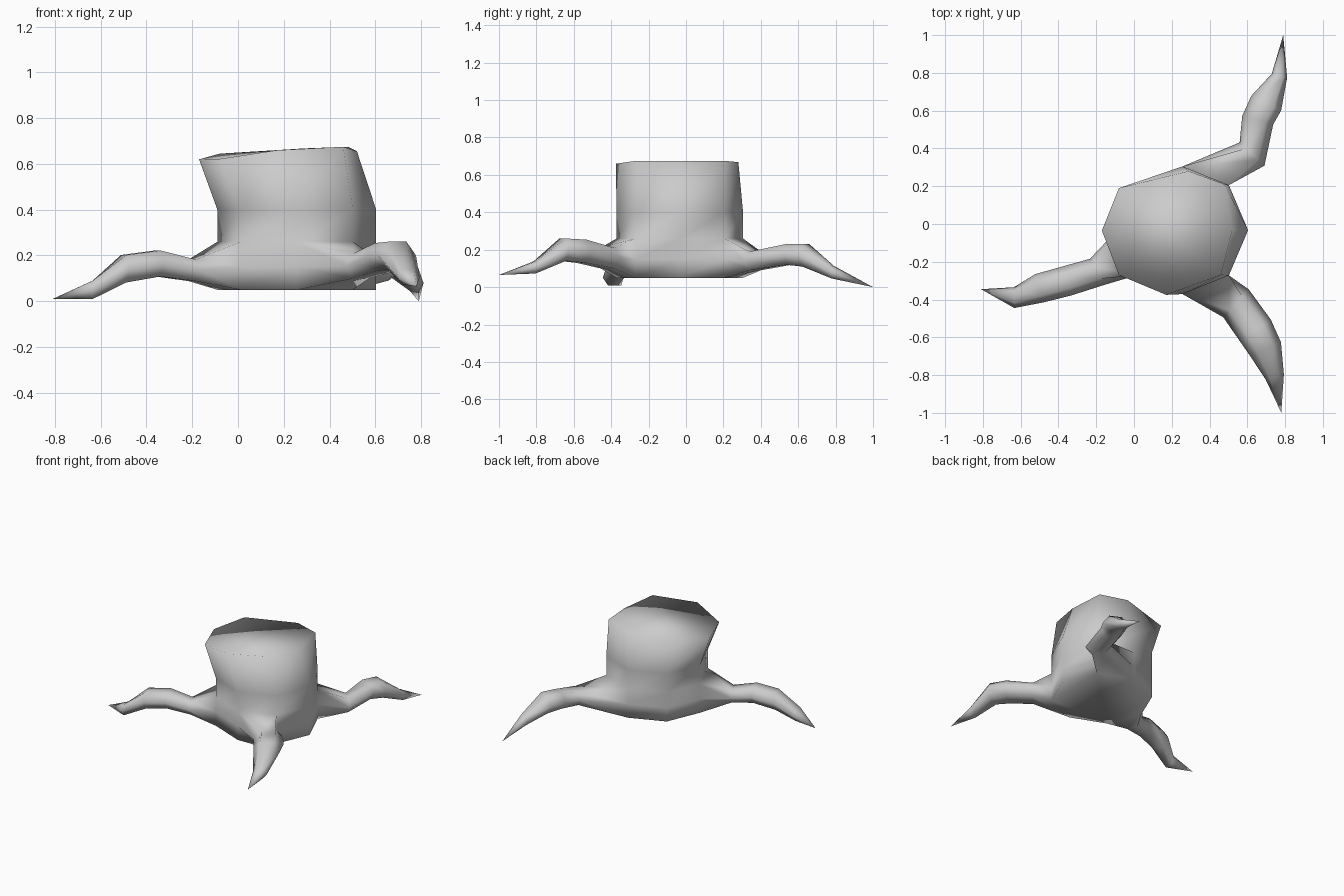
import bpy, bmesh, math
from mathutils import Vector

if "Cube" in bpy.data.objects:
    bpy.data.objects.remove(bpy.data.objects["Cube"])

bm = bmesh.new()


def bridge(a, b, skip=()):
    """Quads between two closed loops of equal length."""
    n = len(a)
    for i in range(n):
        if i not in skip:
            j = (i + 1) % n
            bm.faces.new((a[i], a[j], b[j], b[i]))


def octagon(z):
    return [bm.verts.new((0.257 + 0.347 * math.cos(i * math.pi / 4),
                          -0.033 + 0.338 * math.sin(i * math.pi / 4), z)) for i in range(8)]


def root(side, sections, tip):
    """Six-sided root grown out of one trunk side; sections: x, y, z, half width, half height."""
    lo, mid, hi = low, middle, high
    a, b = side, side + 1
    loop = [mid[b], hi[b], hi[a], mid[a], lo[a], lo[b]]
    start = sum((v.co for v in loop), Vector()) / 6
    pts = [start] + [Vector(s[:3]) for s in sections] + [Vector(tip)]
    for k, s in enumerate(sections, 1):
        d = pts[k + 1] - pts[k - 1]
        across = Vector((-d.y, d.x, 0)).normalized()
        ring = []
        for i in range(6):
            t = i * math.pi / 3
            ring.append(bm.verts.new(pts[k] + across * s[3] * math.cos(t)
                                     + Vector((0, 0, s[4] * math.sin(t) / 0.866))))
        bridge(loop, ring)
        loop = ring
    end = bm.verts.new(tip)
    for i in range(6):
        bm.faces.new((loop[i], loop[(i + 1) % 6], end))


# Trunk: straight foot, leaning upper part with an uneven cut
low, middle, high, waist = [octagon(z) for z in (0.05, 0.15, 0.26, 0.40)]
rim = [bm.verts.new(p) for p in (
    (0.52, -0.03, 0.655), (0.48, 0.21, 0.675), (0.29, 0.28, 0.668), (-0.08, 0.19, 0.645),
    (-0.17, -0.035, 0.62), (-0.08, -0.27, 0.622), (0.17, -0.375, 0.66), (0.46, -0.27, 0.675))]
ROOT_SIDES = (1, 4, 6)
bridge(low, middle, ROOT_SIDES)
bridge(middle, high, ROOT_SIDES)
bridge(high, waist)
bridge(waist, rim)
bm.faces.new(low)
bm.faces.new(rim)

# Back, left and front roots
root(1, [(0.625, 0.37, 0.14, 0.09, 0.05), (0.655, 0.55, 0.175, 0.085, 0.056),
         (0.70, 0.64, 0.17, 0.088, 0.06), (0.77, 0.785, 0.08, 0.042, 0.034)], (0.79, 1.0, 0.0))
root(4, [(-0.20, -0.255, 0.135, 0.078, 0.047), (-0.35, -0.30, 0.165, 0.08, 0.057),
         (-0.50, -0.34, 0.142, 0.078, 0.06), (-0.635, -0.39, 0.05, 0.055, 0.04)],
     (-0.81, -0.345, 0.01))
root(6, [(0.54, -0.42, 0.155, 0.10, 0.055), (0.64, -0.56, 0.192, 0.10, 0.062),
         (0.695, -0.66, 0.20, 0.09, 0.06), (0.745, -0.81, 0.105, 0.05, 0.032)],
     (0.78, -1.0, 0.065))

bmesh.ops.recalc_face_normals(bm, faces=bm.faces[:])
for f in bm.faces:
    f.smooth = True
mesh = bpy.data.meshes.new("tree_stump")
bm.to_mesh(mesh)
bm.free()
bpy.context.collection.objects.link(bpy.data.objects.new("tree_stump", mesh))
